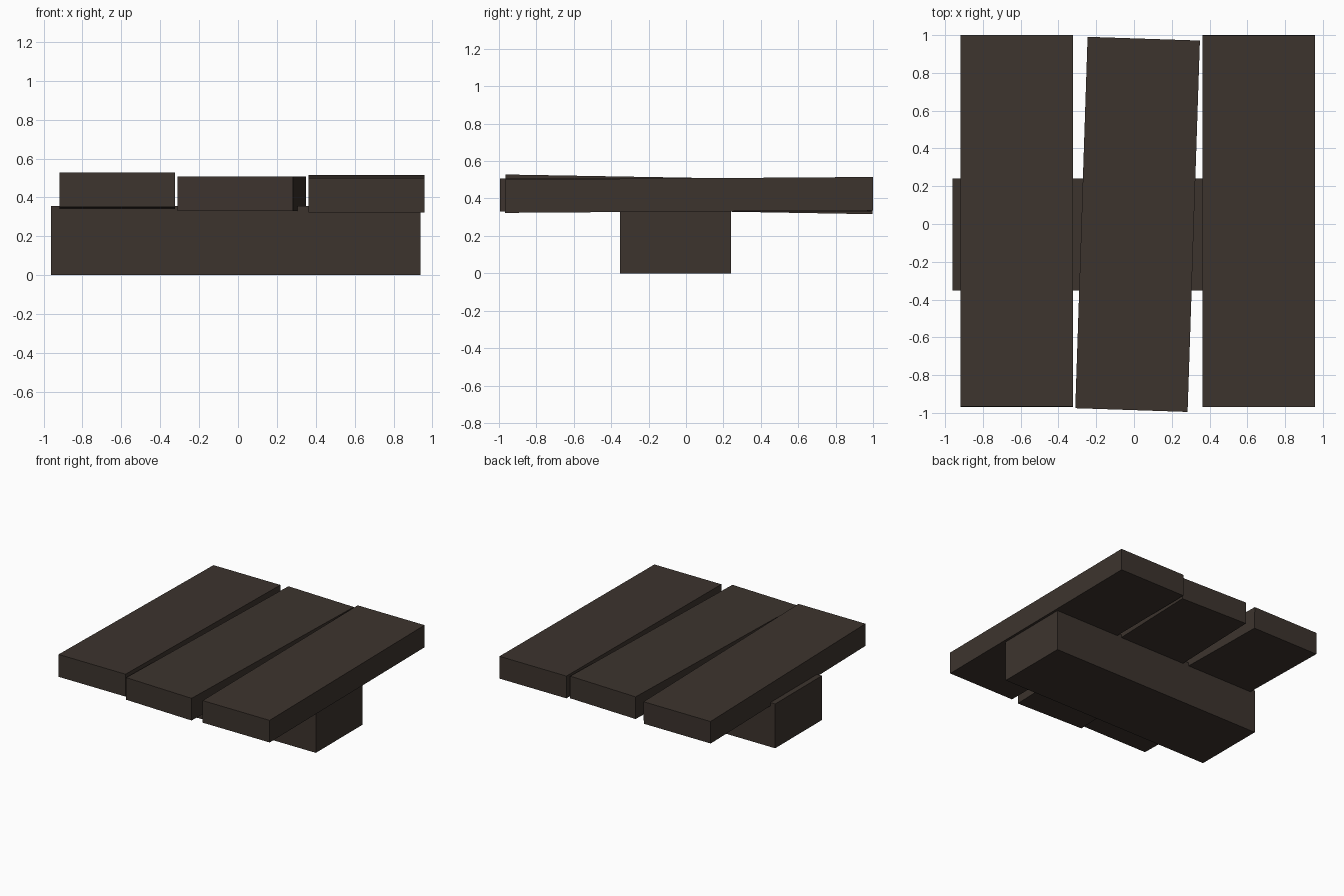
import bpy
import bmesh
import math
from mathutils import Matrix, Euler

if "Cube" in bpy.data.objects:
    bpy.data.objects.remove(bpy.data.objects["Cube"])

wood = bpy.data.materials.new("dark_brown_wood")
wood.diffuse_color = (0.046, 0.034, 0.027, 1.0)
wood.use_nodes = True
wood.node_tree.nodes["Principled BSDF"].inputs["Base Color"].default_value = wood.diffuse_color


def board(name, size, centre, tilt=0.0, turn=0.0):
    """Box of a given size; tilt is about x, turn is about z, in degrees."""
    bm = bmesh.new()
    bmesh.ops.create_cube(bm, size=1.0, matrix=Matrix.Diagonal((*size, 1.0)))
    mesh = bpy.data.meshes.new(name)
    bm.to_mesh(mesh)
    bm.free()
    mesh.materials.append(wood)
    obj = bpy.data.objects.new(name, mesh)
    obj.location = centre
    obj.rotation_euler = Euler((math.radians(tilt), 0, math.radians(turn)))
    bpy.context.collection.objects.link(obj)
    return obj


# Cross beam carrying the planks
board("support_beam", (1.90, 0.594, 0.356), (-0.011, -0.056, 0.178))

# Three loosely laid planks
plank = (0.595, 1.967, 0.178)
board("left_plank", plank, (-0.621, 0.016, 0.422), tilt=-1.0)
board("middle_plank", plank, (0.019, -0.002, 0.419), turn=-1.9)
board("right_plank", plank, (0.661, 0.016, 0.419), tilt=0.4)
